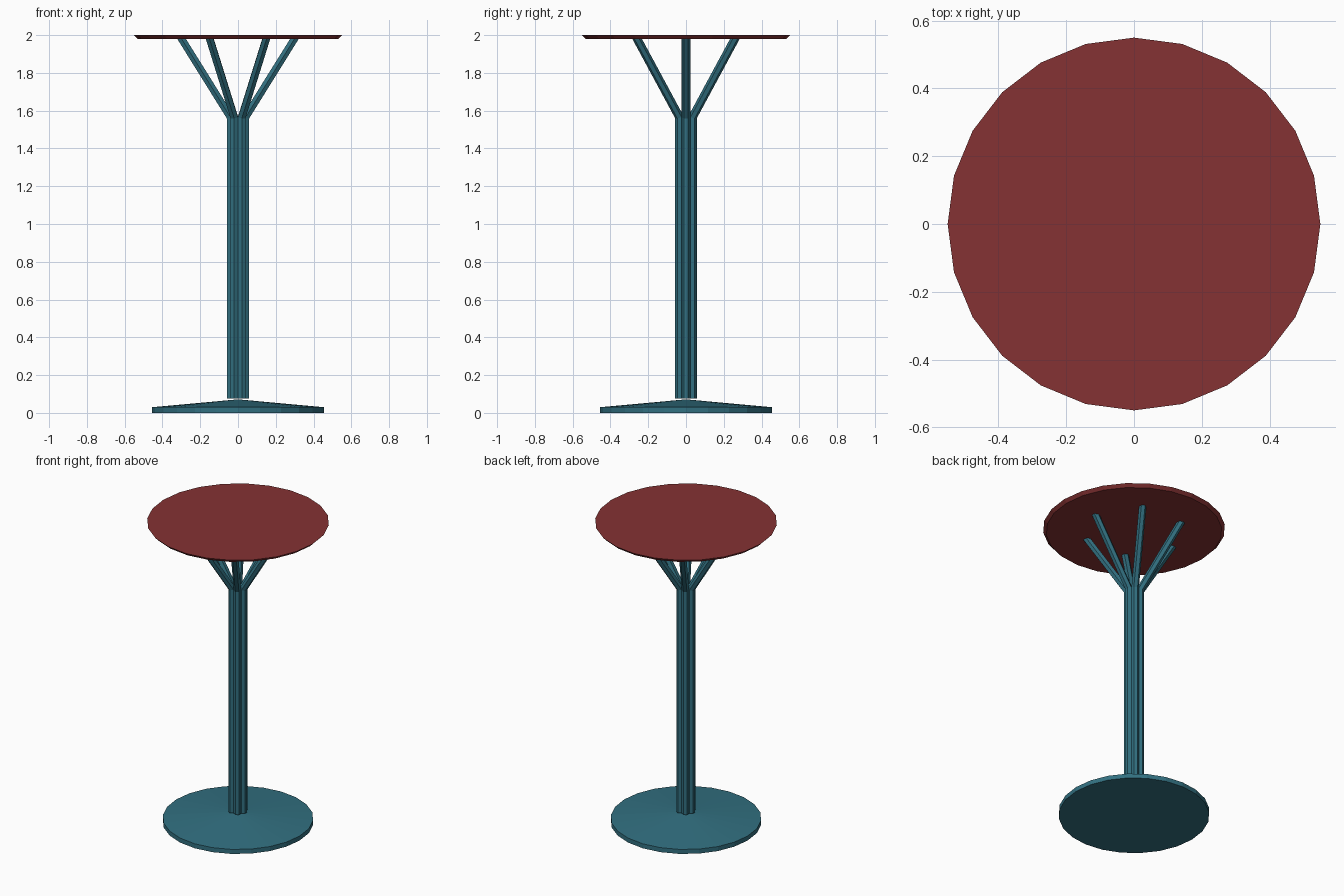
import bpy
import bmesh
from math import cos, sin, pi, atan2, tan
from mathutils import Matrix

old = bpy.data.objects.get("Cube")
if old:
    bpy.data.objects.remove(old, do_unlink=True)


def material(name, rgb):
    mat = bpy.data.materials.new(name)
    mat.use_nodes = True
    color = (*rgb, 1)
    mat.diffuse_color = color
    mat.node_tree.nodes["Principled BSDF"].inputs["Base Color"].default_value = color
    return mat


red = material("dark red", (0.235, 0.032, 0.033))
teal = material("teal", (0.032, 0.163, 0.22))


def loft(name, sections, radius, sides, mat, start=0.0, turn=0.0):
    """Join rings into a capped solid; a section is (x, z, x scale, y scale, tilt)."""
    bm = bmesh.new()
    rings = []
    for x, z, sx, sy, tilt in sections:
        ring = []
        for i in range(sides):
            a = start + 2 * pi * i / sides
            u, v = radius * cos(a) * sx, radius * sin(a) * sy
            ring.append(bm.verts.new((x + u, v, z - u * tan(tilt))))
        rings.append(ring)
    for low, high in zip(rings, rings[1:]):
        for i in range(sides):
            j = (i + 1) % sides
            bm.faces.new((low[i], low[j], high[j], high[i]))
    bm.faces.new(rings[0][::-1])
    bm.faces.new(rings[-1])
    bm.transform(Matrix.Rotation(turn, 4, "Z"))
    mesh = bpy.data.meshes.new(name)
    bm.to_mesh(mesh)
    bm.free()
    mesh.materials.append(mat)
    obj = bpy.data.objects.new(name, mesh)
    bpy.context.collection.objects.link(obj)


# Round top with an undercut edge
loft("table_top", [(0, 1.98, 0.965, 0.965, 0), (0, 2.0, 1, 1, 0)], 0.55, 24, red)

# Shallow conical foot
loft("base", [(0, 0, 1, 1, 0), (0, 0.03, 1, 1, 0), (0, 0.07, 0.04, 0.04, 0)],
     0.455, 24, teal)

# Six bundled hexagonal rods, mitred where they branch outward beneath the top
INNER, OUTER = 0.04, 0.3
BEND, END = 1.565, 1.982
lean = atan2(OUTER - INNER, END - BEND)
rod = [(INNER, 0.077, 1, 1, 0), (INNER, BEND, 1, 1, lean / 2),
       (OUTER, END, 1 / cos(lean), 1, 0)]
for k in range(6):
    loft(f"rod_{k + 1}", rod, 0.0225, 6, teal, start=pi / 6, turn=k * pi / 3)
